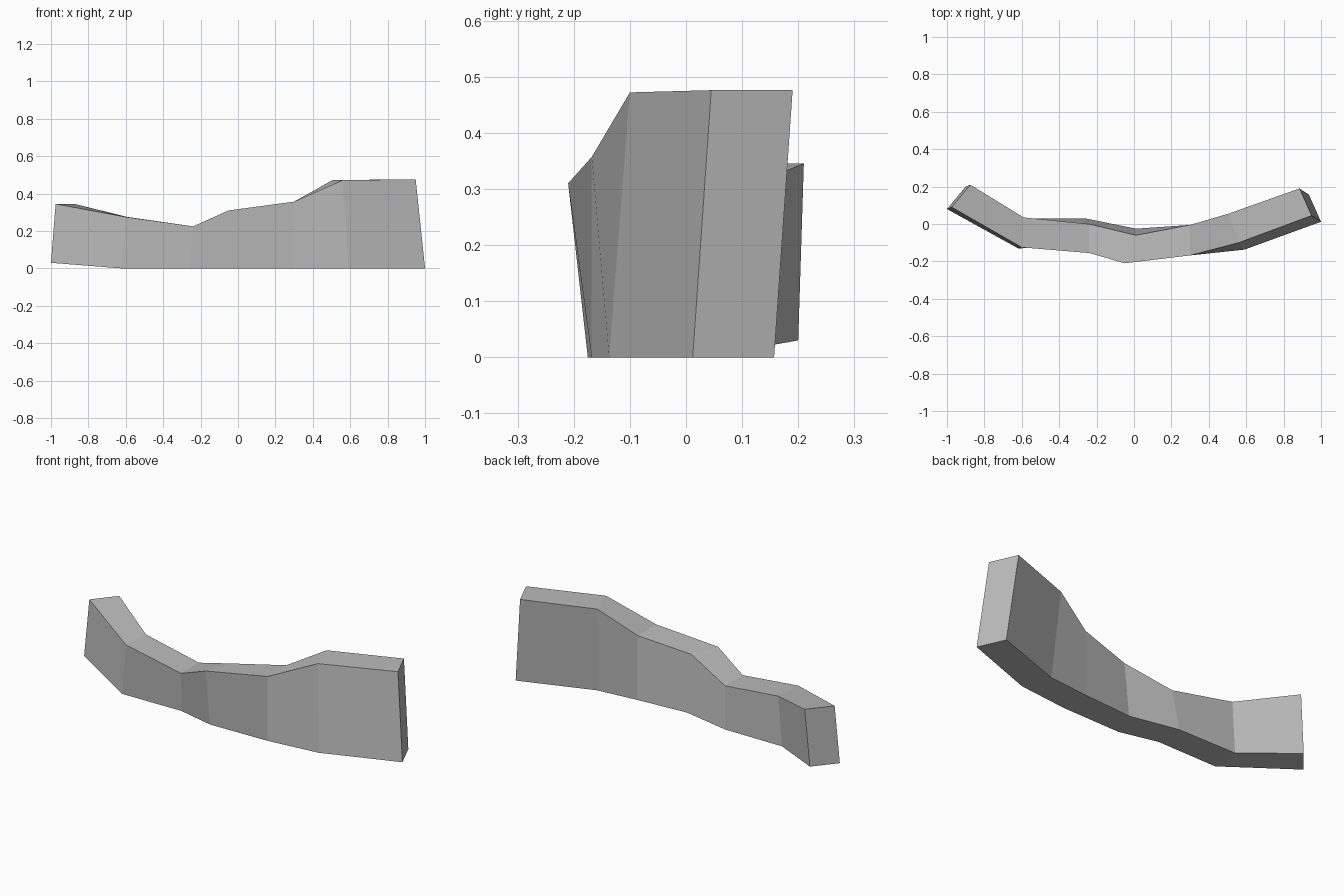
import bpy
import bmesh
from mathutils import Vector

default_cube = bpy.data.objects.get("Cube")
if default_cube:
    bpy.data.objects.remove(default_cube, do_unlink=True)


def make_material(name, colour):
    material = bpy.data.materials.new(name)
    material.use_nodes = True
    material.diffuse_color = colour
    material.node_tree.nodes["Principled BSDF"].inputs["Base Color"].default_value = colour
    return material


def cross_section(front, back, height, lean, base=0):
    """Corners of one slice: front top, front bottom, back bottom, back top."""
    shift = Vector(lean)
    front, back = Vector(front), Vector(back)
    return [
        (*front, height),
        (*(front + shift), base),
        (*(back + shift), base),
        (*back, height),
    ]


def loft(name, sections, material):
    """Skin a closed solid through a row of four-cornered sections."""
    bm = bmesh.new()
    rings = [[bm.verts.new(corner) for corner in section] for section in sections]
    for ring, following in zip(rings, rings[1:]):
        for a in range(4):
            b = (a + 1) % 4
            bm.faces.new((ring[a], ring[b], following[b], following[a]))
    bm.faces.new(list(reversed(rings[0])))
    bm.faces.new(rings[-1])
    bmesh.ops.recalc_face_normals(bm, faces=bm.faces)
    mesh = bpy.data.meshes.new(name)
    bm.to_mesh(mesh)
    bm.free()
    mesh.materials.append(material)
    obj = bpy.data.objects.new(name, mesh)
    bpy.context.collection.objects.link(obj)
    return obj


# Curved wall: top edge front and back, height, and outward slant of the foot
wall_sections = [
    cross_section((-.975, .09), (-.875, .21), .345, (-.025, -.01), base=.03),
    cross_section((-.6, -.125), (-.59, .035), .275, (-.02, -.005)),
    cross_section((-.24, -.155), (-.24, 0), .225, (-.02, .03)),
    cross_section((-.05, -.21), (.01, -.06), .31, (0, .035)),
    cross_section((.3, -.168), (.3, -.005), .357, (0, 0)),
    cross_section((.56, -.1), (.505, .055), .472, (.03, -.037)),
    cross_section((.95, .045), (.885, .19), .476, (.05, -.033)),
]
stone = make_material("grey stone", (.5, .5, .5, 1))
loft("curved_wall", wall_sections, stone)
